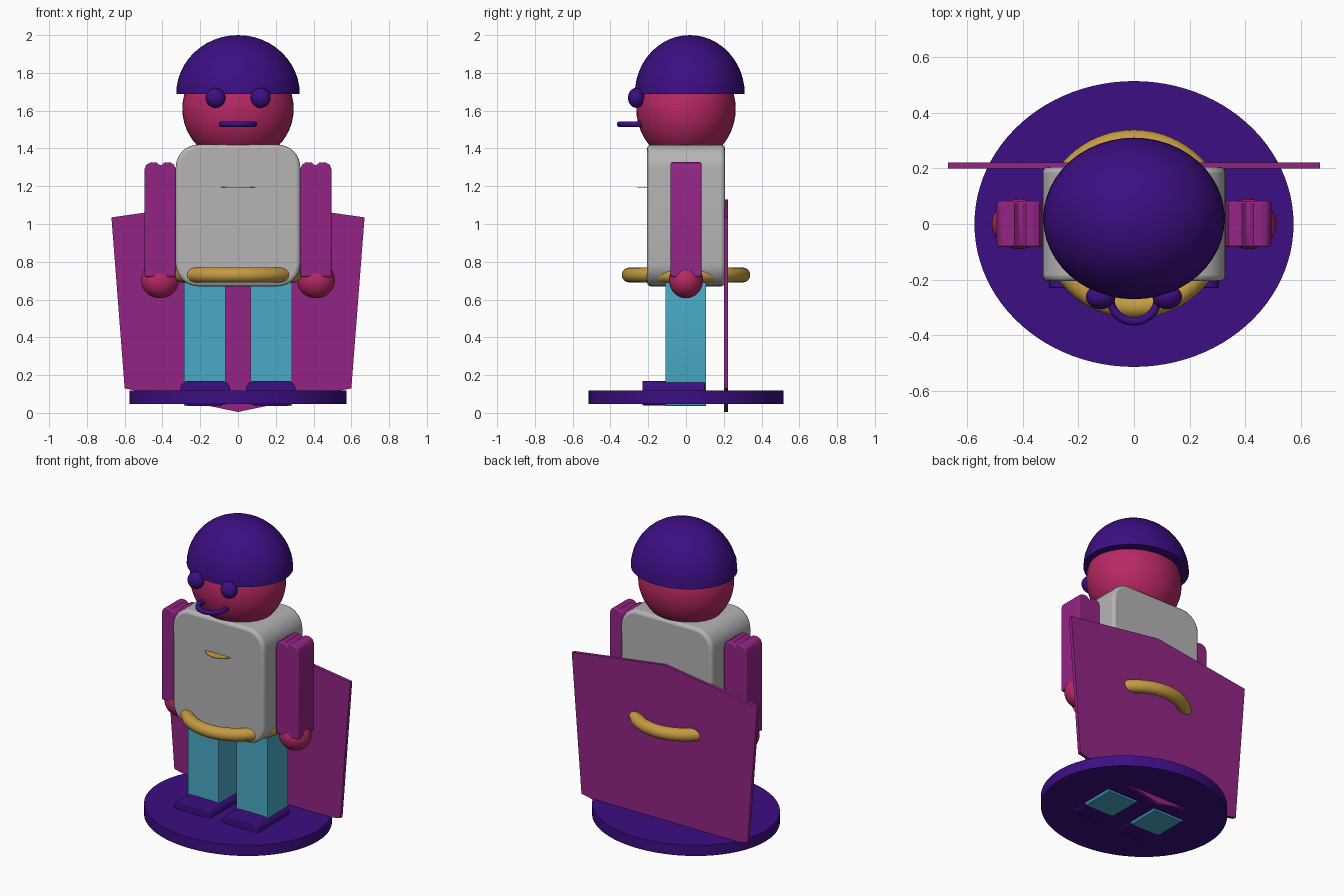
import bpy, bmesh, math

old = bpy.data.objects.get("Cube")
if old:
    bpy.data.objects.remove(old, do_unlink=True)


def material(name, rgb):
    linear = [((c / 255 + 0.055) / 1.055) ** 2.4 for c in rgb] + [1]
    mat = bpy.data.materials.new(name)
    mat.use_nodes = True
    mat.diffuse_color = linear
    mat.node_tree.nodes["Principled BSDF"].inputs["Base Color"].default_value = linear
    return mat


purple = material("deep purple", (60, 14, 130))
magenta = material("magenta", (146, 36, 132))
teal = material("teal", (72, 170, 198))
grey = material("light grey", (182, 180, 180))
rose = material("rose", (184, 40, 100))
gold = material("gold", (196, 155, 66))


def finish(ob, name, mat):
    ob.name = name
    ob.data.materials.append(mat)
    bpy.ops.object.select_all(action='DESELECT')
    ob.select_set(True)
    bpy.context.view_layer.objects.active = ob
    bpy.ops.object.shade_smooth_by_angle(angle=math.radians(35))
    return ob


def panel(name, mat, points, y0, y1, bevel=0):
    """Extrude an x-z outline from y0 back to y1."""
    bm = bmesh.new()
    face = bm.faces.new([bm.verts.new((x, y0, z)) for x, z in points])
    ext = bmesh.ops.extrude_face_region(bm, geom=[face])
    verts = [v for v in ext["geom"] if isinstance(v, bmesh.types.BMVert)]
    bmesh.ops.translate(bm, verts=verts, vec=(0, y1 - y0, 0))
    bmesh.ops.recalc_face_normals(bm, faces=bm.faces)
    mesh = bpy.data.meshes.new(name)
    bm.to_mesh(mesh)
    bm.free()
    ob = bpy.data.objects.new(name, mesh)
    bpy.context.collection.objects.link(ob)
    if bevel:
        mod = ob.modifiers.new("soft edges", 'BEVEL')
        mod.width, mod.segments = bevel, 3
        mod.limit_method = 'ANGLE'
        mod.angle_limit = math.radians(40)
    return finish(ob, name, mat)


def rounded(x0, x1, z0, z1, r, steps=8):
    """Rounded rectangle outline."""
    pts = []
    corners = ((x1 - r, z1 - r), (x0 + r, z1 - r), (x0 + r, z0 + r), (x1 - r, z0 + r))
    for q, (cx, cz) in enumerate(corners):
        for i in range(steps + 1):
            a = math.pi / 2 * (q + i / steps)
            pts.append((cx + r * math.cos(a), cz + r * math.sin(a)))
    return pts


def ball(name, mat, centre, radii):
    bpy.ops.mesh.primitive_uv_sphere_add(segments=48, ring_count=24, location=centre)
    ob = bpy.context.object
    ob.scale = radii
    return finish(ob, name, mat)


def ring(name, mat, centre, major, minor):
    bpy.ops.mesh.primitive_torus_add(major_radius=major, minor_radius=minor, location=centre,
                                     major_segments=64, minor_segments=16)
    return finish(bpy.context.object, name, mat)


def disc(name, mat, centre, rx, ry, depth):
    bpy.ops.mesh.primitive_cylinder_add(vertices=96, radius=1, depth=depth, location=centre)
    ob = bpy.context.object
    ob.scale = (rx, ry, 1)
    return finish(ob, name, mat)


# Stand and cape
disc("base", purple, (0, 0, 0.083), 0.575, 0.515, 0.07)
panel("cape", magenta, [(0, 0.005), (0.6, 0.13), (0.67, 1.035), (0, 1.13),
                        (-0.67, 1.035), (-0.6, 0.13)], 0.2, 0.222)

# Torso, belt and chest badge
panel("torso", grey, rounded(-0.33, 0.33, 0.67, 1.42, 0.12), -0.206, 0.206, 0.02)
ring("belt", gold, (0, 0, 0.73), 0.3, 0.04)
disc("chest_badge", gold, (0, -0.16, 1.195), 0.1, 0.1, 0.004)

# Limbs, mirrored left and right
arm_outline = [(0.33, 0.72), (0.495, 0.72), (0.495, 1.29), (0.485, 1.315), (0.46, 1.327),
               (0.43, 1.325), (0.41, 1.308), (0.39, 1.325), (0.36, 1.327),
               (0.34, 1.315), (0.33, 1.29)]
for side, s in (("left", 1), ("right", -1)):
    leg = [(s * x, z) for x, z in rounded(0.065, 0.287, 0.036, 0.72, 0.01, 3)]
    panel(side + "_leg", teal, leg, -0.108, 0.105)
    boot = [(s * x, z) for x, z in rounded(0.043, 0.305, 0.04, 0.17, 0.045)]
    panel(side + "_boot", purple, boot, -0.23, 0.1, 0.005)
    panel(side + "_arm", magenta, [(s * x, z) for x, z in arm_outline], -0.083, 0.083, 0.008)
    ball(side + "_hand", rose, (s * 0.413, 0, 0.702), (0.1, 0.09, 0.095))
    ball(side + "_eye", purple, (s * 0.12, -0.263, 1.668), (0.053, 0.044, 0.053))

# Head and mouth
ball("head", rose, (0, 0, 1.61), (0.295, 0.263, 0.285))
ring("mouth", purple, (0, -0.265, 1.528), 0.086, 0.015)

# Hair: closed half dome
hair = ball("hair", purple, (0, 0.02, 1.688), (0.327, 0.291, 0.312))
bm = bmesh.new()
bm.from_mesh(hair.data)
geom = bm.verts[:] + bm.edges[:] + bm.faces[:]
bmesh.ops.bisect_plane(bm, geom=geom, plane_co=(0, 0, 0), plane_no=(0, 0, -1), clear_outer=True)
bmesh.ops.holes_fill(bm, edges=[e for e in bm.edges if e.is_boundary])
bmesh.ops.recalc_face_normals(bm, faces=bm.faces)
bm.to_mesh(hair.data)
bm.free()
finish_edges = hair.data
bpy.context.view_layer.objects.active = hair
bpy.ops.object.shade_smooth_by_angle(angle=math.radians(35))
